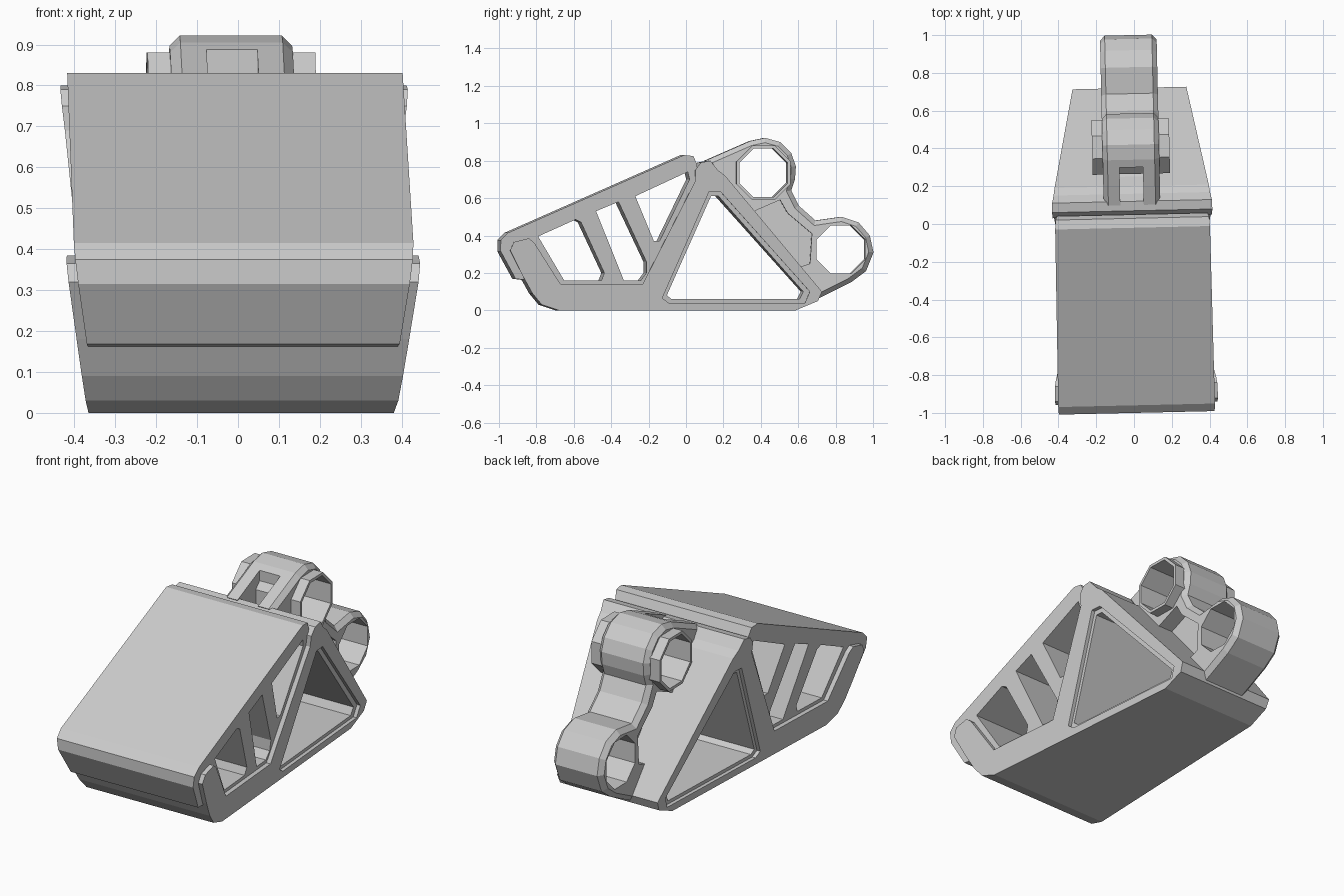
import bpy, bmesh, math

if "Cube" in bpy.data.objects:
    bpy.data.objects.remove(bpy.data.objects["Cube"])

# Half width of the tapered body at a side-view point
def half(y, z):
    return 0.332 + 0.1225 * z - 0.0595 * y

def new_object(name, bm):
    bmesh.ops.recalc_face_normals(bm, faces=bm.faces)
    me = bpy.data.meshes.new(name)
    bm.to_mesh(me)
    bm.free()
    ob = bpy.data.objects.new(name, me)
    bpy.context.collection.objects.link(ob)
    return ob

# Side profile (y, z) spanned between two x functions, with optional chamfered rims
def prism(name, pts, left, right, chamfer=0):
    bm = bmesh.new()
    a = [bm.verts.new((left(y, z), y, z)) for y, z in pts]
    b = [bm.verts.new((right(y, z), y, z)) for y, z in pts]
    caps = [bm.faces.new(a), bm.faces.new(b[::-1])]
    n = len(pts)
    for i in range(n):
        j = (i + 1) % n
        bm.faces.new((a[i], b[i], b[j], a[j]))
    bmesh.ops.recalc_face_normals(bm, faces=bm.faces)
    if chamfer:
        edges = list({e for f in caps for e in f.edges})
        bmesh.ops.bevel(bm, geom=edges, offset=chamfer, segments=1,
                        affect='EDGES', profile=0.5)
    return new_object(name, bm)

def tapered(name, pts, off=0.0, chamfer=0):
    return prism(name, pts, lambda y, z: -half(y, z) - off,
                 lambda y, z: half(y, z) + off, chamfer)

def straight(name, pts, x0, x1, chamfer=0):
    return prism(name, pts, lambda y, z: x0, lambda y, z: x1, chamfer)

def polygon(cy, cz, r, n):
    return [(cy + r * math.cos((i + 0.5) * math.tau / n),
             cz + r * math.sin((i + 0.5) * math.tau / n)) for i in range(n)]

def cut(target, cutter):
    m = target.modifiers.new("cut", 'BOOLEAN')
    m.operation = 'DIFFERENCE'
    m.solver = 'EXACT'
    m.object = cutter
    cutter.hide_render = True
    bpy.context.view_layer.objects.active = target
    bpy.ops.object.modifier_apply(modifier=m.name)
    bpy.data.objects.remove(cutter)

# Lower wedge frame with its raised front tips
frame = tapered("lower_frame", [
    (-0.95, 0.32), (-0.93, 0.365), (-0.85, 0.385), (-0.82, 0.36), (-0.68, 0.14),
    (-0.24, 0.14), (0.04, 0.69), (0.04, 0.75), (0.07, 0.79), (0.12, 0.8),
    (0.16, 0.75), (0.20, 0.72), (0.72, 0.1), (0.7, 0.05), (0.58, 0),
    (-0.69, 0), (-0.78, 0.03), (-0.83, 0.09), (-0.88, 0.18)])

# Large triangular opening with a shallow recessed rim on each side
tri = [(-0.11, 0.08), (-0.085, 0.06), (0.6, 0.06), (0.62, 0.1), (0.165, 0.61), (0.125, 0.61)]
rim = [(-0.135, 0.065), (-0.1, 0.04), (0.63, 0.04), (0.655, 0.1), (0.175, 0.635), (0.115, 0.635)]
cut(frame, tapered("opening_cutter", tri, 0.2))
for s in (-1, 1):
    cut(frame, prism("rim_cutter", rim,
                     lambda y, z: s * (half(y, z) - 0.02),
                     lambda y, z: s * (half(y, z) + 0.1)))

# Upper ramp with the truss slots
ramp = tapered("upper_ramp", [
    (-1, 0.315), (-1, 0.375), (-0.96, 0.415), (-0.02, 0.83), (0.03, 0.825),
    (0.05, 0.78), (0.045, 0.69), (-0.235, 0.135), (-0.7, 0.135),
    (-0.885, 0.165), (-0.92, 0.168)], -0.025)
slots = [
    [(-0.28, 0.61), (0.0, 0.74), (0.01, 0.7), (-0.15, 0.37), (-0.18, 0.37)],
    [(-0.49, 0.53), (-0.37, 0.58), (-0.22, 0.26), (-0.22, 0.2), (-0.25, 0.16), (-0.34, 0.16)],
    [(-0.8, 0.395), (-0.6, 0.485), (-0.57, 0.47), (-0.445, 0.2), (-0.46, 0.16), (-0.66, 0.16)]]
for pts in slots:
    cut(ramp, tapered("slot_cutter", pts, 0.2))

# Double-eyed hinge bracket on the sloping back
bracket = straight("hinge_bracket", [
    (0.1, 0.8), (0.34, 0.905), (0.42, 0.922), (0.5, 0.9), (0.56, 0.84), (0.585, 0.77),
    (0.58, 0.7), (0.56, 0.64), (0.6, 0.56), (0.69, 0.48), (0.83, 0.5), (0.92, 0.47),
    (0.98, 0.4), (1.0, 0.31), (0.96, 0.21), (0.88, 0.15), (0.7, 0.06), (0.64, 0.14),
    (0.16, 0.71)], -0.15, 0.15, 0.025)

# Side bosses round the upper eye
boss = straight("eye_boss", polygon(0.41, 0.735, 0.157, 8), -0.205, 0.205)
cut(boss, straight("eye_cutter", polygon(0.41, 0.735, 0.14, 8), -0.4, 0.4))

# Eyes, the fork gap near the ramp and the side pockets
cut(bracket, straight("eye_cutter", polygon(0.41, 0.735, 0.142, 8), -0.4, 0.4))
cut(bracket, straight("eye_cutter", polygon(0.825, 0.325, 0.14, 8), -0.4, 0.4))
cut(bracket, straight("gap_cutter", [(0.0, 0.95), (0.3, 0.95), (0.3, 0.62), (0.1, 0.78)],
                      -0.062, 0.062))
pocket = [(0.35, 0.525), (0.5, 0.59), (0.54, 0.52), (0.67, 0.41), (0.66, 0.25), (0.6, 0.23)]
for s in (-1, 1):
    cut(bracket, straight("pocket_cutter", pocket, s * 0.06, s * 0.3))

# Whole model sits very slightly turned
for ob in (frame, ramp, bracket, boss):
    ob.rotation_euler.z = math.radians(1.3)
    ob.location.x = -0.008
